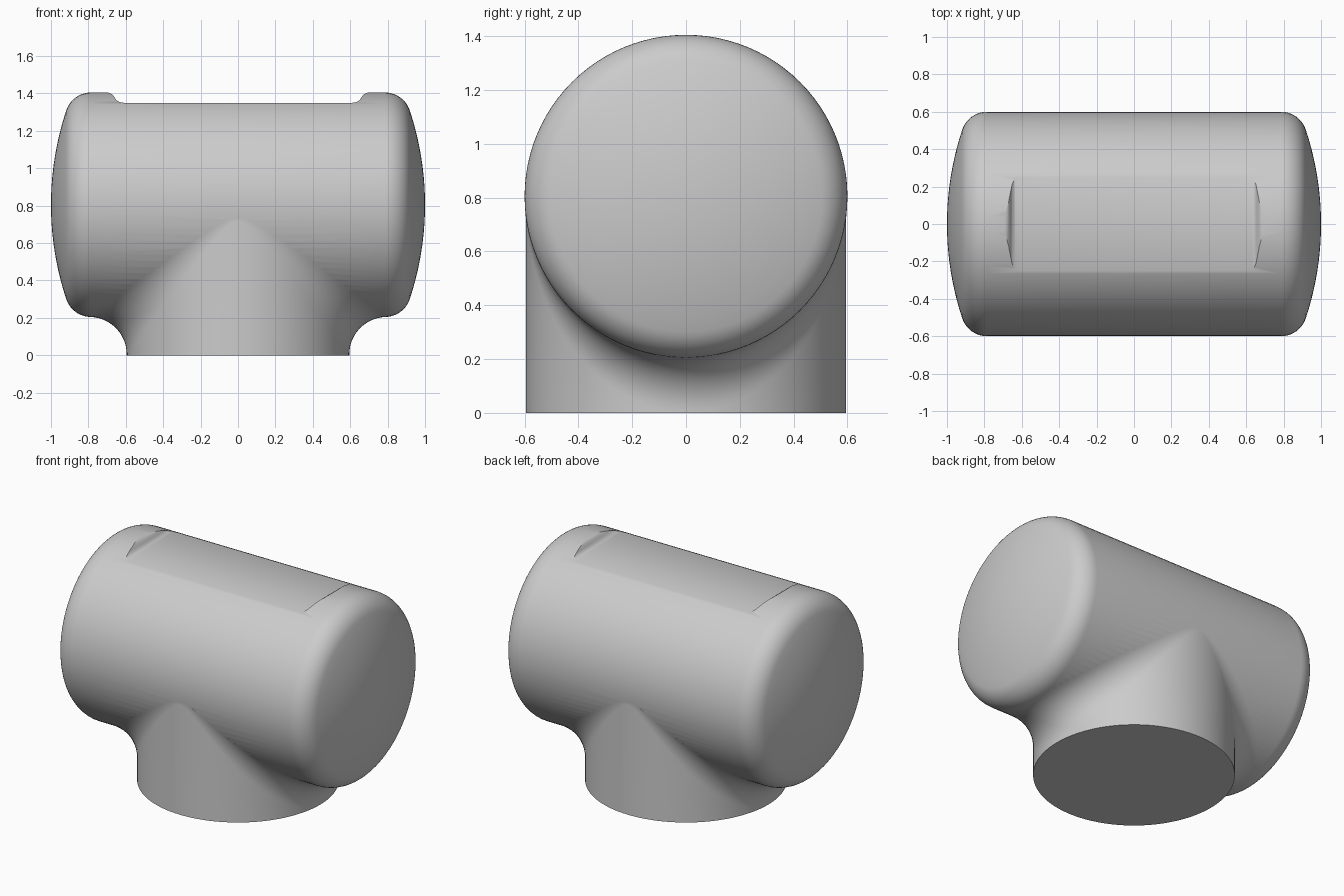
import bpy, bmesh
from math import sin, cos, pi, sqrt, atan2, radians
from mathutils import Vector

if "Cube" in bpy.data.objects:
    bpy.data.objects.remove(bpy.data.objects["Cube"])

R, RL, FIL, ZC = 0.6, 0.595, 0.2, 0.805   # barrel radius, leg radius, fillet, axis height
N = 96


def make_object(name, rings, cap=True):
    """Skin a list of closed rings and cap both ends."""
    bm = bmesh.new()
    vr = [[bm.verts.new(p) for p in ring] for ring in rings]
    for a, b in zip(vr, vr[1:]):
        n = len(a)
        for i in range(n):
            j = (i + 1) % n
            bm.faces.new((a[i], a[j], b[j], b[i]))
    bm.faces.new(vr[0][::-1])
    bm.faces.new(vr[-1])
    bmesh.ops.recalc_face_normals(bm, faces=bm.faces)
    me = bpy.data.meshes.new(name)
    bm.to_mesh(me)
    bm.free()
    ob = bpy.data.objects.new(name, me)
    bpy.context.collection.objects.link(ob)
    return ob


# Barrel: revolved half profile with shallow domes and rounded rims
S, RHO = 1.6, 0.14
d = sqrt((S - RHO) ** 2 - (R - RHO) ** 2)
cx, cr = 1 - S + d, R - RHO
a0 = atan2(cr, d)
half = [(1 - S + S * cos(a0 * k / 10), S * sin(a0 * k / 10)) for k in range(10)]
half[0] = (1.0, 0.01)
half += [(cx + RHO * cos(a0 + (pi / 2 - a0) * k / 10),
          cr + RHO * sin(a0 + (pi / 2 - a0) * k / 10)) for k in range(11)]
profile = half + [(-x, r) for x, r in reversed(half)]
barrel = make_object("pipe_body", [
    [(x, r * sin(2 * pi * i / N), ZC + r * cos(2 * pi * i / N)) for i in range(N)]
    for x, r in profile])

# Leg: vertical cylinder flowing into the barrel through a rolling-ball fillet
columns = []
for i in range(N):
    t = 2 * pi * i / N
    u = Vector((cos(t), sin(t), 0))
    c = u * (RL + FIL)
    c.z = ZC - sqrt((R + FIL) ** 2 - c.y ** 2)
    to_leg = -u
    to_barrel = Vector((0, -c.y, ZC - c.z)).normalized()
    ang = to_leg.angle(to_barrel)
    col = [u * RL]
    for k in range(13):
        f = k / 12
        if ang < 1e-4:
            v = to_leg
        else:
            v = (to_leg * sin((1 - f) * ang) + to_barrel * sin(f * ang)) / sin(ang)
        col.append(c + v * FIL)
    e = col[-1]
    col.append(Vector((e.x * 0.9, e.y * 0.9, ZC + (e.z - ZC) * 0.9)))
    col.append(Vector((0.5 * cos(t), 0.5 * sin(t), ZC)))
    columns.append(col)
leg = make_object("leg_helper", list(zip(*columns)))

# Recess cutter: flat pocket on top with softly curved ends
edge = [(0.61, 1.35), (0.635, 1.354), (0.65, 1.364), (0.66, 1.38),
        (0.67, 1.393), (0.685, 1.402), (0.71, 1.407), (0.71, 1.6)]
outline = edge + [(-x, z) for x, z in reversed(edge)]
cutter = make_object("recess_cutter", [[(x, y, z) for x, z in outline] for y in (-0.5, 0.5)])

# Join the leg, cut the recess
bpy.context.view_layer.objects.active = barrel
barrel.select_set(True)
for ob, op in ((leg, 'UNION'), (cutter, 'DIFFERENCE')):
    ob.hide_render = True
    m = barrel.modifiers.new(op.title(), 'BOOLEAN')
    m.operation, m.object, m.solver = op, ob, 'EXACT'
    bpy.ops.object.modifier_apply(modifier=m.name)
    bpy.data.objects.remove(ob)

bpy.ops.object.shade_smooth_by_angle(angle=radians(30))
